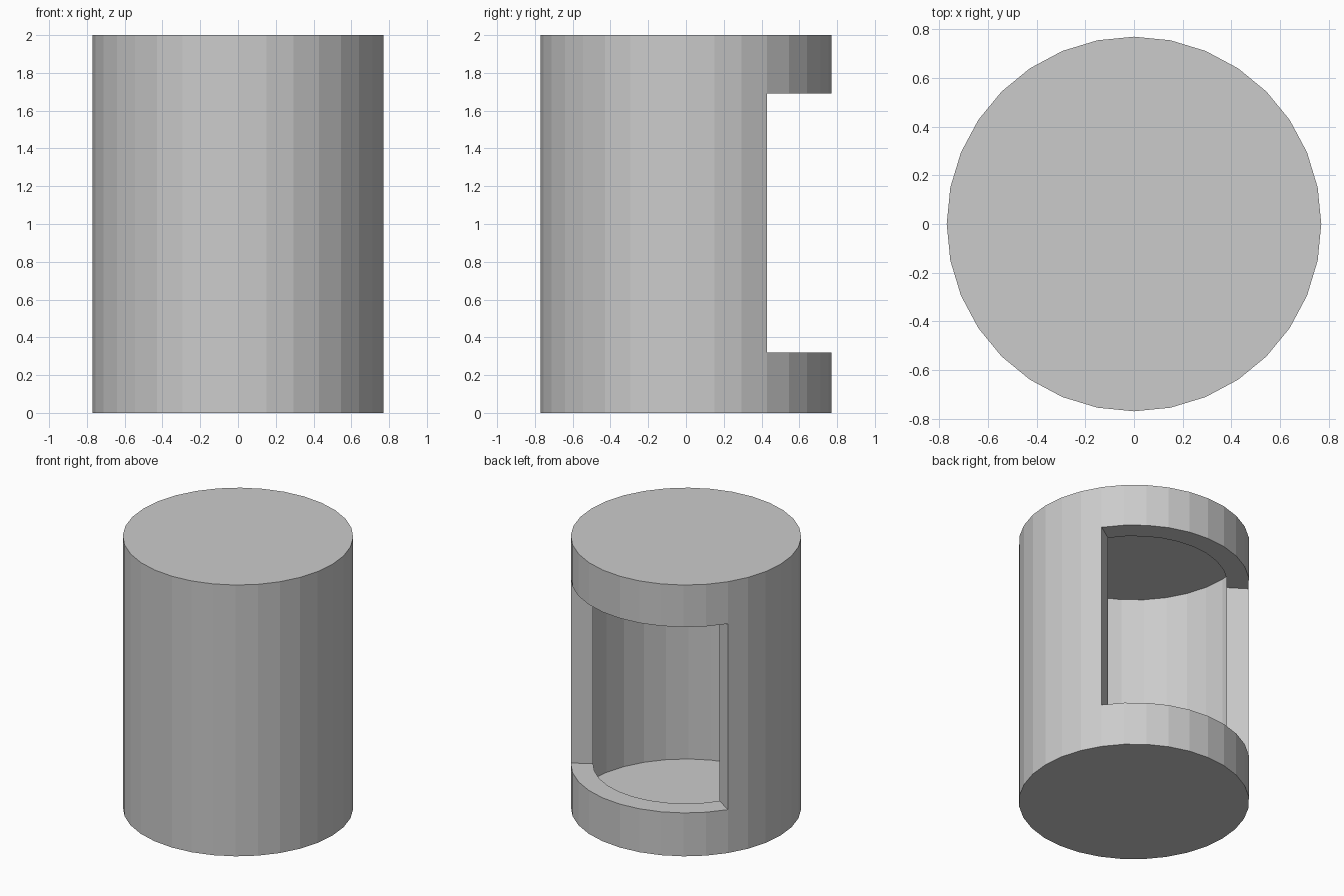
import bpy, bmesh
from math import cos, sin, pi

if "Cube" in bpy.data.objects:
    bpy.data.objects.remove(bpy.data.objects["Cube"])

SIDES = 32
R, R_IN = 0.77, 0.622            # drum radius, inner edge of the window frame
LEVELS = (0.0, 0.32, 1.69, 2.0)  # base, sill, lintel, top
FIRST, LAST = 3, 13              # window runs between these corners (at the back)


def ring(bm, radius, z, indices):
    return [bm.verts.new((radius * cos(2 * pi * i / SIDES),
                          radius * sin(2 * pi * i / SIDES), z)) for i in indices]


def finish(name, bm):
    mesh = bpy.data.meshes.new(name)
    bm.to_mesh(mesh)
    bm.free()
    obj = bpy.data.objects.new(name, mesh)
    bpy.context.collection.objects.link(obj)


bm = bmesh.new()

# Thin drum wall with an open window at the back
rings = [ring(bm, R, z, range(SIDES)) for z in LEVELS]
for band, (low, high) in enumerate(zip(rings, rings[1:])):
    for i in range(SIDES):
        if band == 1 and FIRST <= i < LAST:
            continue
        j = (i + 1) % SIDES
        bm.faces.new((low[i], low[j], high[j], high[i]))

# Floor and lid
bm.faces.new(rings[0][::-1])
bm.faces.new(rings[-1])

# Window frame: sill, lintel and two jambs turned inwards
span = range(FIRST, LAST + 1)
sill_in = ring(bm, R_IN, LEVELS[1], span)
lintel_in = ring(bm, R_IN, LEVELS[2], span)
sill_out = [rings[1][i] for i in span]
lintel_out = [rings[2][i] for i in span]
outer = sill_out + lintel_out[::-1]
inner = sill_in + lintel_in[::-1]
for k in range(len(outer)):
    n = (k + 1) % len(outer)
    bm.faces.new((outer[k], outer[n], inner[n], inner[k]))

bmesh.ops.recalc_face_normals(bm, faces=bm.faces)
finish("drum_with_window", bm)
